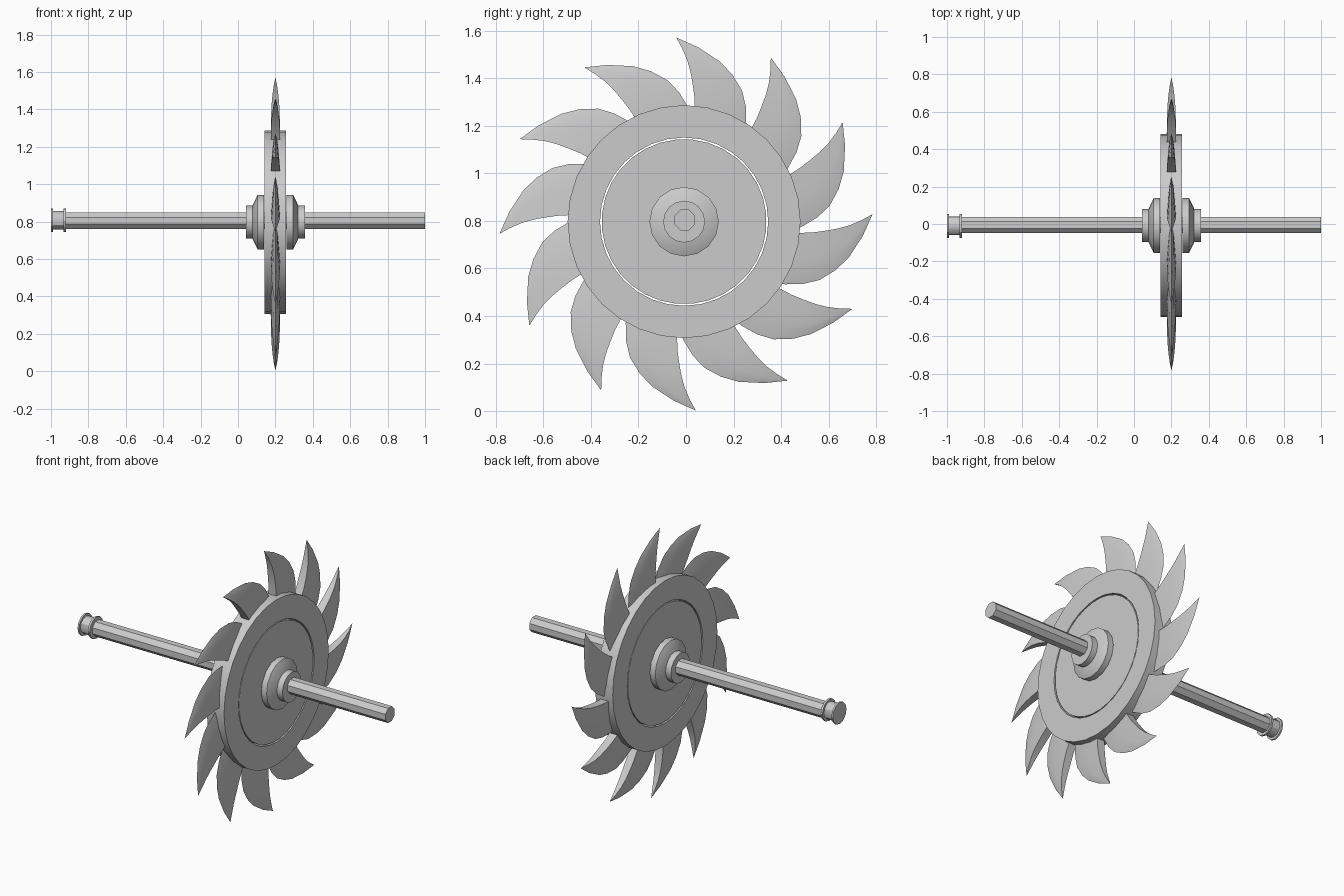
import bpy, bmesh
from math import sin, cos, pi, radians

if "Cube" in bpy.data.objects:
    bpy.data.objects.remove(bpy.data.objects["Cube"])


def finish(name, bm, smooth=True):
    bmesh.ops.remove_doubles(bm, verts=bm.verts, dist=1e-5)
    bmesh.ops.recalc_face_normals(bm, faces=bm.faces)
    mesh = bpy.data.meshes.new(name)
    bm.to_mesh(mesh)
    bm.free()
    ob = bpy.data.objects.new(name, mesh)
    bpy.context.collection.objects.link(ob)
    if smooth:
        bpy.ops.object.select_all(action='DESELECT')
        ob.select_set(True)
        bpy.context.view_layer.objects.active = ob
        bpy.ops.object.shade_smooth_by_angle(angle=radians(30))
    return ob


def lathe(name, profile, segs, cy, cz, ring=False, smooth=True, turn=0.0):
    """Spin (x, radius) points around the x axis; ring joins the profile into a loop."""
    bm = bmesh.new()
    loops = []
    for x, r in profile:
        loops.append([bm.verts.new((x, cy + r * cos(2 * pi * (i + turn) / segs),
                                    cz + r * sin(2 * pi * (i + turn) / segs)))
                      for i in range(segs)])
    pairs = list(zip(loops, loops[1:]))
    if ring:
        pairs.append((loops[-1], loops[0]))
    else:
        bm.faces.new(loops[0])
        bm.faces.new(loops[-1])
    for a, b in pairs:
        for i in range(segs):
            j = (i + 1) % segs
            bm.faces.new((a[i], a[j], b[j], b[i]))
    return finish(name, bm, smooth)


MID = 0.2             # plane of the wheel
HUB = (-0.008, 0.797)
AXLE = (-0.005, 0.804)

# Hub: outer ring and inner disc with a narrow gap
lathe("hub_ring", [(0.143, 0.49), (0.257, 0.49), (0.257, 0.354), (0.143, 0.354)],
      32, *HUB, ring=True)
lathe("hub_disc", [(0.145, 0.347), (0.255, 0.347)], 32, *HUB, turn=0.5)

# Chamfered washers and nuts on both sides
for side, s in (("left", -1), ("right", 1)):
    lathe(side + "_washer", [(MID + s * 0.06, 0.146), (MID + s * 0.095, 0.146),
                             (MID + s * 0.122, 0.09)], 16, *HUB)
    lathe(side + "_nut", [(MID + s * 0.11, 0.088), (MID + s * 0.158, 0.088)],
          16, *HUB)

# Axle and its flanged end cap
lathe("axle", [(-0.93, 0.047), (1.0, 0.047)], 8, *AXLE, smooth=False, turn=0.5)
lathe("axle_end_cap", [(-1.0, 0.064), (-0.99, 0.064), (-0.99, 0.05), (-0.932, 0.05),
                       (-0.932, 0.064), (-0.92, 0.064)], 12, -0.01, 0.807)

# Curved blades: (radius, degrees from tip) along convex and concave edges
CONVEX = [(0.40, -39), (0.487, -34.4), (0.555, -30), (0.61, -25.7), (0.66, -20),
          (0.70, -14.5), (0.746, -6.8), (0.786, 0)]
CONCAVE = [(0.40, -9), (0.487, -7.4), (0.535, -6.8), (0.585, -5.8), (0.64, -4.7),
           (0.69, -3.4), (0.74, -1.7), (0.786, 0)]
ACROSS = 5


def blade(name, tip_angle):
    bm = bmesh.new()
    sides = []
    for s in (-1, 1):
        grid = []
        for k, ((r0, a0), (r1, a1)) in enumerate(zip(CONVEX, CONCAVE)):
            a0, a1 = radians(a0) + tip_angle, radians(a1) + tip_angle
            taper = 1 - (k / (len(CONVEX) - 1)) ** 3
            row = []
            for i in range(ACROSS):
                v = i / (ACROSS - 1)
                y = r0 * cos(a0) * (1 - v) + r1 * cos(a1) * v
                z = r0 * sin(a0) * (1 - v) + r1 * sin(a1) * v
                half = 0.025 * (v ** 0.55) * taper
                row.append(bm.verts.new((MID + s * half, y, 0.787 + z)))
            grid.append(row)
        for p, q in zip(grid, grid[1:]):
            for i in range(ACROSS - 1):
                bm.faces.new((p[i], p[i + 1], q[i + 1], q[i]))
        sides.append(grid)
    # blunt concave edge and root cap
    a, b = sides
    for k in range(len(CONVEX) - 1):
        bm.faces.new((a[k][-1], a[k + 1][-1], b[k + 1][-1], b[k][-1]))
    for i in range(ACROSS - 1):
        bm.faces.new((a[0][i], a[0][i + 1], b[0][i + 1], b[0][i]))
    finish(name, bm)


for n in range(12):
    blade(f"blade_{n + 1:02d}", radians(3.0 + 30 * n))
